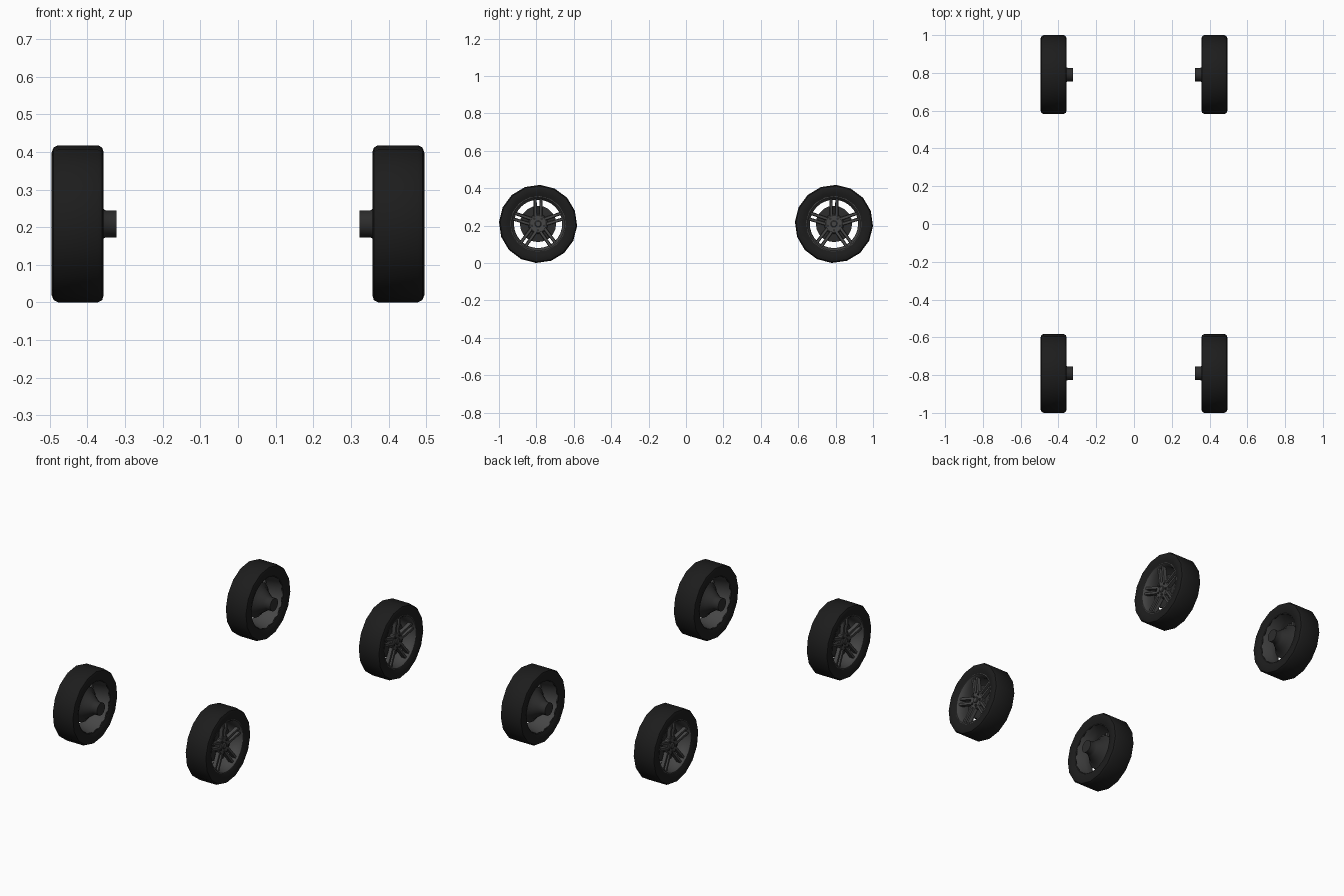
import bpy, bmesh, math
from mathutils import Vector

if "Cube" in bpy.data.objects:
    bpy.data.objects.remove(bpy.data.objects["Cube"])

ZC, YC = 0.209, 0.791
SIDES = 16


def material(name, v):
    m = bpy.data.materials.new(name)
    m.diffuse_color = (v, v, v, 1)
    m.use_nodes = True
    m.node_tree.nodes["Principled BSDF"].inputs["Base Color"].default_value = m.diffuse_color
    return m


RUBBER = material("rubber", 0.012)
ALLOY = material("alloy", 0.06)
DARK = material("dark_metal", 0.025)


def finish(bm, name, mat, sx, yc):
    """Move the axle-space mesh to its corner of the car and shade it."""
    for v in bm.verts:
        v.co = Vector((sx * v.co.x, v.co.y + yc, v.co.z + ZC))
    bmesh.ops.recalc_face_normals(bm, faces=bm.faces)
    me = bpy.data.meshes.new(name)
    bm.to_mesh(me)
    bm.free()
    me.materials.append(mat)
    for p in me.polygons:
        p.use_smooth = True
    me.set_sharp_from_angle(angle=math.radians(32))
    bpy.context.collection.objects.link(bpy.data.objects.new(name, me))


def revolve(bm, profile, sides, closed, phase=0.0):
    """Spin (radius, x) points about the axle; open profiles get end caps."""
    rings = []
    for r, x in profile:
        angs = [phase + 2 * math.pi * i / sides for i in range(sides)]
        rings.append([bm.verts.new((x, r * math.cos(a), r * math.sin(a))) for a in angs])
    n = len(rings)
    for k in range(n if closed else n - 1):
        a, b = rings[k], rings[(k + 1) % n]
        for i in range(sides):
            j = (i + 1) % sides
            bm.faces.new((a[i], a[j], b[j], b[i]))
    if not closed:
        bm.faces.new(rings[0])
        bm.faces.new(rings[-1])


def bar(bm, ang, r0, r1, t0, t1, w0, w1, x0, x1, depth):
    """Tapered spoke bar from radius r0 to r1, with sideways offsets t and widths w."""
    rad = Vector((0, math.cos(ang), math.sin(ang)))
    tan = Vector((0, -math.sin(ang), math.cos(ang)))
    ends = []
    for r, t, w, x in ((r0, t0, w0, x0), (r1, t1, w1, x1)):
        ends.append([bm.verts.new(rad * r + tan * (t + s * w / 2) + Vector((xx, 0, 0)))
                     for s, xx in ((-1, x - depth), (-0.75, x), (0.75, x), (1, x - depth))])
    a, b = ends
    for i in range(4):
        j = (i + 1) % 4
        bm.faces.new((a[i], a[j], b[j], b[i]))
    bm.faces.new(a)
    bm.faces.new(b)


TYRE = [(0.143, 0.368), (0.165, 0.359), (0.190, 0.357), (0.203, 0.361), (0.209, 0.372),
        (0.209, 0.478), (0.203, 0.490), (0.190, 0.495), (0.168, 0.493), (0.146, 0.484)]
RIM = [(0.150, 0.368), (0.143, 0.366), (0.138, 0.385), (0.131, 0.425), (0.129, 0.455),
       (0.136, 0.476), (0.143, 0.486), (0.149, 0.485), (0.149, 0.475), (0.137, 0.455),
       (0.138, 0.425), (0.146, 0.385)]
AXLE = [(0.036, 0.323), (0.036, 0.352), (0.042, 0.362), (0.062, 0.390),
        (0.078, 0.412), (0.097, 0.424), (0.097, 0.438), (0.060, 0.442)]


def wheel(label, sx, yc):
    # tyre
    bm = bmesh.new()
    revolve(bm, TYRE, SIDES, True, math.radians(-3))
    finish(bm, label + "_tyre", RUBBER, sx, yc)

    # rim barrel
    bm = bmesh.new()
    revolve(bm, RIM, 32, True)
    finish(bm, label + "_rim", ALLOY, sx, yc)

    # axle cone and brake disc
    bm = bmesh.new()
    revolve(bm, AXLE, 20, False)
    finish(bm, label + "_axle_hub", DARK, sx, yc)

    # five twin spokes
    bm = bmesh.new()
    for k in range(5):
        ang = math.pi / 2 + k * 2 * math.pi / 5
        for s in (-1, 1):
            bar(bm, ang, 0.030, 0.137, s * 0.014, s * 0.016, 0.018, 0.017, 0.464, 0.476, 0.020)
    finish(bm, label + "_spokes", ALLOY, sx, yc)

    # centre boss and cap
    bm = bmesh.new()
    revolve(bm, [(0.054, 0.436), (0.052, 0.461), (0.046, 0.466), (0.020, 0.464)], 10, False,
            math.pi / 10)
    revolve(bm, [(0.018, 0.460), (0.018, 0.469), (0.014, 0.472)], 12, False)
    finish(bm, label + "_centre_boss", ALLOY, sx, yc)

    # wheel nuts
    bm = bmesh.new()
    for k in range(5):
        ang = -math.pi / 2 + k * 2 * math.pi / 5
        nut = bmesh.ops.create_cone(bm, cap_ends=True, segments=6, radius1=0.007,
                                    radius2=0.007, depth=0.012)["verts"]
        for v in nut:
            x, y, z = v.co
            v.co = (0.464 + z, x + 0.034 * math.cos(ang), y + 0.034 * math.sin(ang))
    finish(bm, label + "_wheel_nuts", DARK, sx, yc)


for sy, end in ((-1, "front"), (1, "back")):
    for sx, side in ((-1, "left"), (1, "right")):
        wheel(end + "_" + side, sx, sy * YC)
